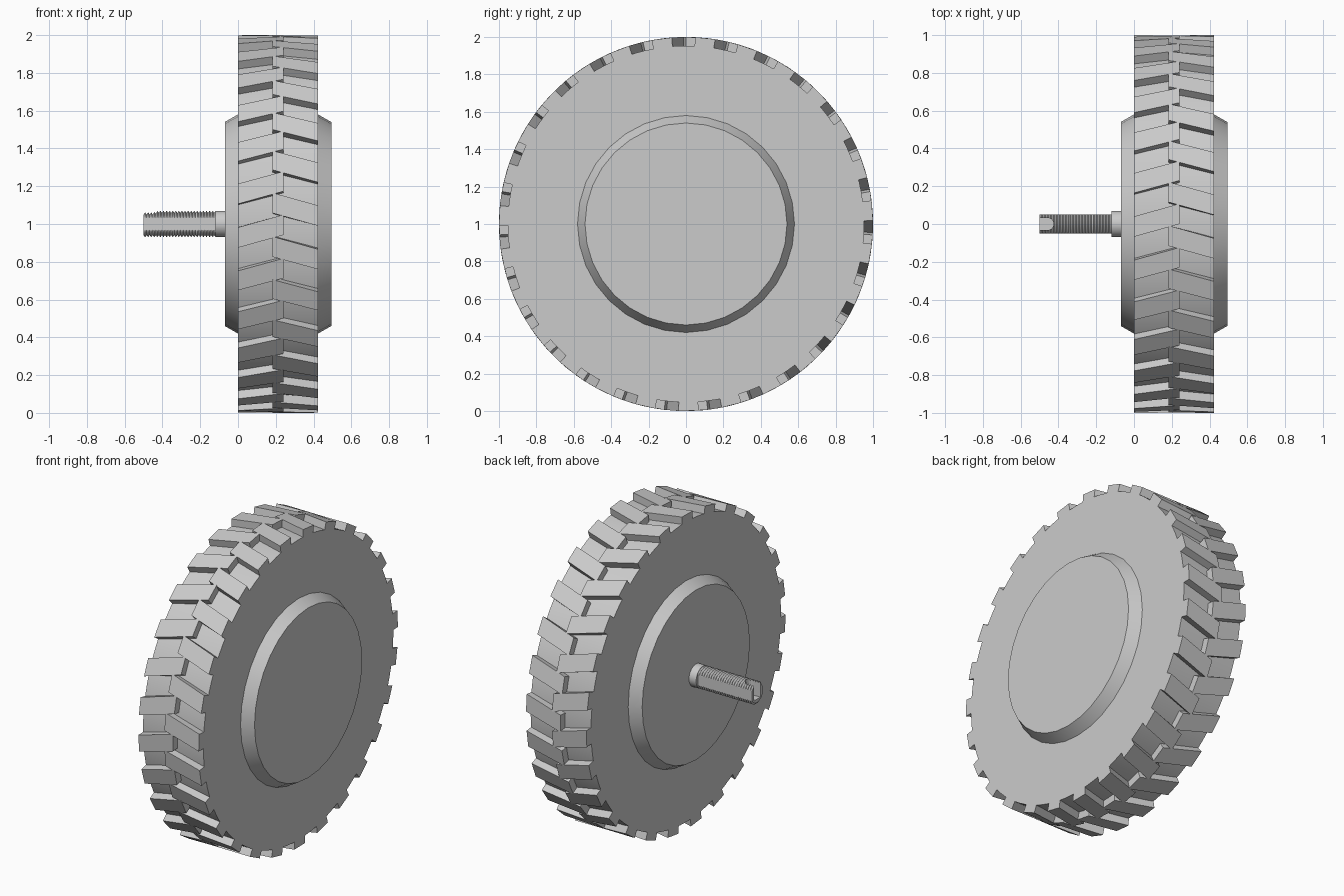
import bpy, bmesh, math

if "Cube" in bpy.data.objects:
    bpy.data.objects.remove(bpy.data.objects["Cube"])

grey = bpy.data.materials.new("light_grey")
grey.diffuse_color = (0.6, 0.6, 0.6, 1)
grey.use_nodes = True
grey.node_tree.nodes["Principled BSDF"].inputs["Base Color"].default_value = grey.diffuse_color


def add_object(name, bm, smooth=True):
    bmesh.ops.recalc_face_normals(bm, faces=bm.faces)
    me = bpy.data.meshes.new(name)
    bm.to_mesh(me)
    bm.free()
    me.materials.append(grey)
    ob = bpy.data.objects.new(name, me)
    bpy.context.collection.objects.link(ob)
    if smooth:
        bpy.ops.object.select_all(action='DESELECT')
        ob.select_set(True)
        bpy.context.view_layer.objects.active = ob
        bpy.ops.object.shade_smooth_by_angle(angle=math.radians(25))
    return ob


def lathe(profile, sides):
    """Closed solid turned about the wheel axis (x, at z = 1)."""
    bm = bmesh.new()
    rings = []
    for x, r in profile:
        rings.append([bm.verts.new((x, r * math.cos(2 * math.pi * i / sides),
                                    1 + r * math.sin(2 * math.pi * i / sides)))
                      for i in range(sides)])
    for a, b in zip(rings, rings[1:]):
        for i in range(sides):
            j = (i + 1) % sides
            bm.faces.new((a[i], a[j], b[j], b[i]))
    bm.faces.new(rings[0])
    bm.faces.new(rings[-1])
    return bm


# Tyre body and bevelled hub
add_object("tyre", lathe([(0, 0.953), (0.424, 0.953)], 108))
add_object("hub", lathe([(-0.07, 0.54), (0, 0.58), (0.424, 0.58), (0.494, 0.54)], 32))

# Tread: two interleaved rows of slanted lugs
COUNT = 27
PITCH = 2 * math.pi / COUNT
WIDTH, SLANT = 0.108, 0.068


def tread_row(name, x_outer, x_inner, inner_lead):
    bm = bmesh.new()
    for k in range(COUNT):
        corners = []
        for x, lead in ((x_outer, inner_lead + SLANT), (x_inner, inner_lead)):
            for r, da in ((0.94, 0), (1.0, 0), (1.0, WIDTH), (0.94, WIDTH)):
                a = lead + da + k * PITCH
                corners.append(bm.verts.new((x, r * math.cos(a), 1 + r * math.sin(a))))
        o, n = corners[:4], corners[4:]
        bm.faces.new(o)
        bm.faces.new(n)
        for i in range(4):
            j = (i + 1) % 4
            bm.faces.new((o[i], o[j], n[j], n[i]))
    add_object(name, bm, smooth=False)


tread_row("right_tread", 0.424, 0.182, -0.05)
tread_row("left_tread", 0.0, 0.242, -0.05 - PITCH / 2)

# Round collar at the root of the axle
add_object("axle_collar", lathe([(-0.12, 0.07), (-0.05, 0.07)], 48))

# Threaded axle with two flattened sides
TURNS = 24
x0, x1 = -0.5, -0.11
step = (x1 - x0) / TURNS
profile = []
for i in range(TURNS):
    profile += [(x0 + i * step, 0.059), (x0 + (i + 0.5) * step, 0.07)]
profile.append((x1, 0.059))
bm = lathe(profile, 48)
for v in bm.verts:
    v.co.y = max(-0.051, min(0.051, v.co.y))
axle = add_object("threaded_axle", bm, smooth=False)

# Round-ended slot in the axle tip
bm = bmesh.new()
outline = [(-0.53, -0.032)]
outline += [(-0.457 + 0.032 * math.cos(a), 0.032 * math.sin(a))
            for a in (math.radians(-90 + 18 * i) for i in range(11))]
outline.append((-0.53, 0.032))
base = bm.faces.new([bm.verts.new((x, y, 0.962)) for x, y in outline])
ext = bmesh.ops.extrude_face_region(bm, geom=[base])
for g in ext["geom"]:
    if isinstance(g, bmesh.types.BMVert):
        g.co.z = 1.1
cutter = add_object("slot_cutter", bm, smooth=False)
cutter.hide_render = True
cutter.hide_set(True)
cut = axle.modifiers.new("slot", 'BOOLEAN')
cut.operation = 'DIFFERENCE'
cut.solver = 'EXACT'
cut.object = cutter
